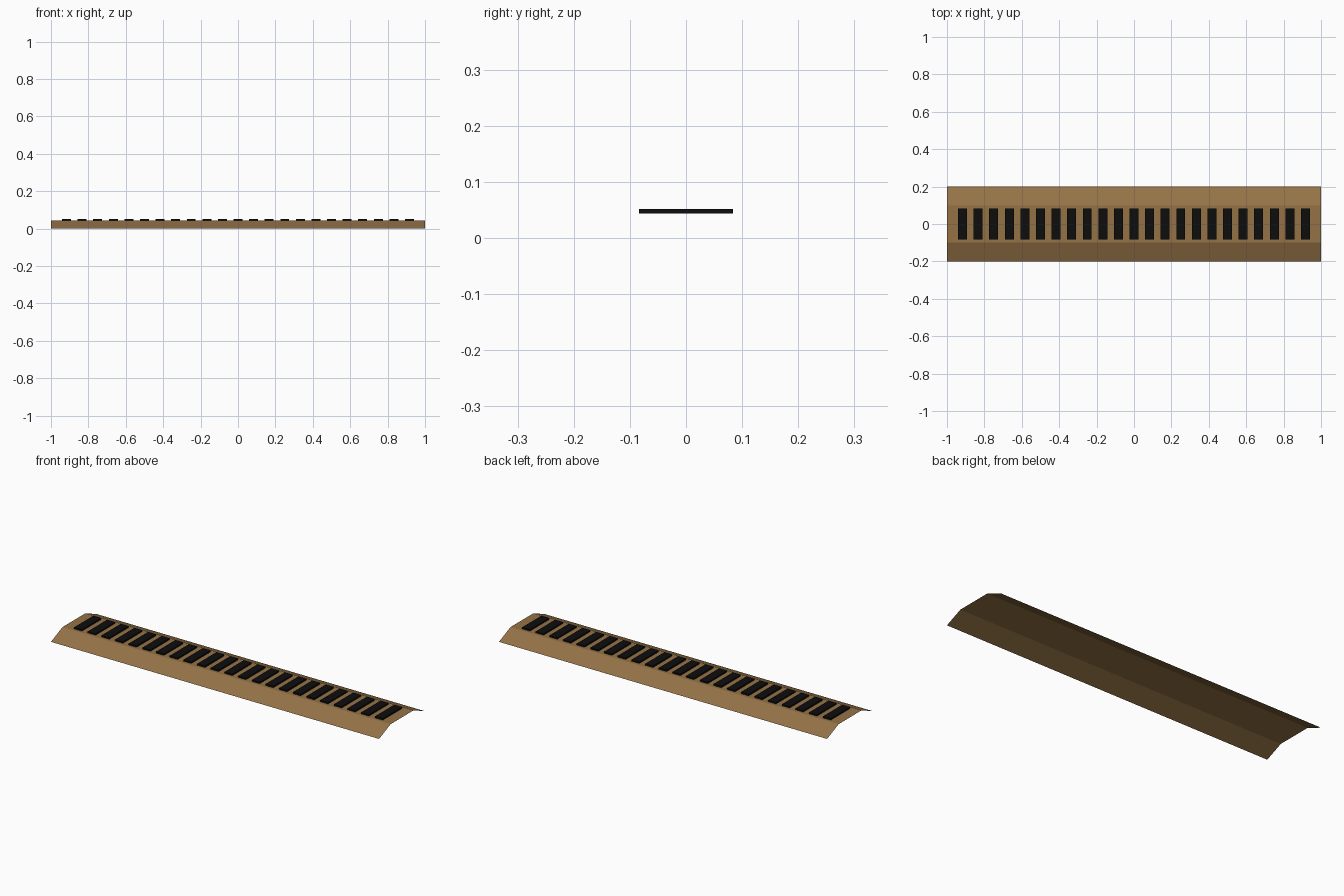
import bpy, bmesh

if "Cube" in bpy.data.objects:
    bpy.data.objects.remove(bpy.data.objects["Cube"])

def material(name, rgb):
    m = bpy.data.materials.new(name)
    m.diffuse_color = (*rgb, 1)
    m.use_nodes = True
    m.node_tree.nodes["Principled BSDF"].inputs["Base Color"].default_value = m.diffuse_color
    return m

def make_object(name, bm, mat):
    mesh = bpy.data.meshes.new(name)
    bm.to_mesh(mesh)
    bm.free()
    mesh.materials.append(mat)
    ob = bpy.data.objects.new(name, mesh)
    bpy.context.collection.objects.link(ob)
    return ob

brown = material("ballast brown", (0.30, 0.17, 0.062))
black = material("sleeper black", (0.004, 0.004, 0.004))

# Ballast bed: open sheet swept along x, sloped shoulders and flat crown
TOP = 0.043
bm = bmesh.new()
profile = [(-0.2, 0), (-0.1, TOP), (0.1, TOP), (0.2, 0)]
rows = [[bm.verts.new((x, y, z)) for y, z in profile] for x in (-1, 1)]
for i in range(3):
    bm.faces.new((rows[0][i], rows[1][i], rows[1][i + 1], rows[0][i + 1]))
make_object("ballast_bed", bm, brown)

# Sleepers: evenly spaced thin bars across the crown
LENGTH, WIDTH, HEIGHT = 0.168, 0.048, 0.008
for i in range(23):
    bm = bmesh.new()
    bmesh.ops.create_cube(bm, size=1)
    bmesh.ops.scale(bm, vec=(WIDTH, LENGTH, HEIGHT), verts=bm.verts)
    ob = make_object(f"sleeper_{i + 1}", bm, black)
    ob.location = ((i - 11) / 12, 0, TOP + HEIGHT / 2 + 0.0003)
